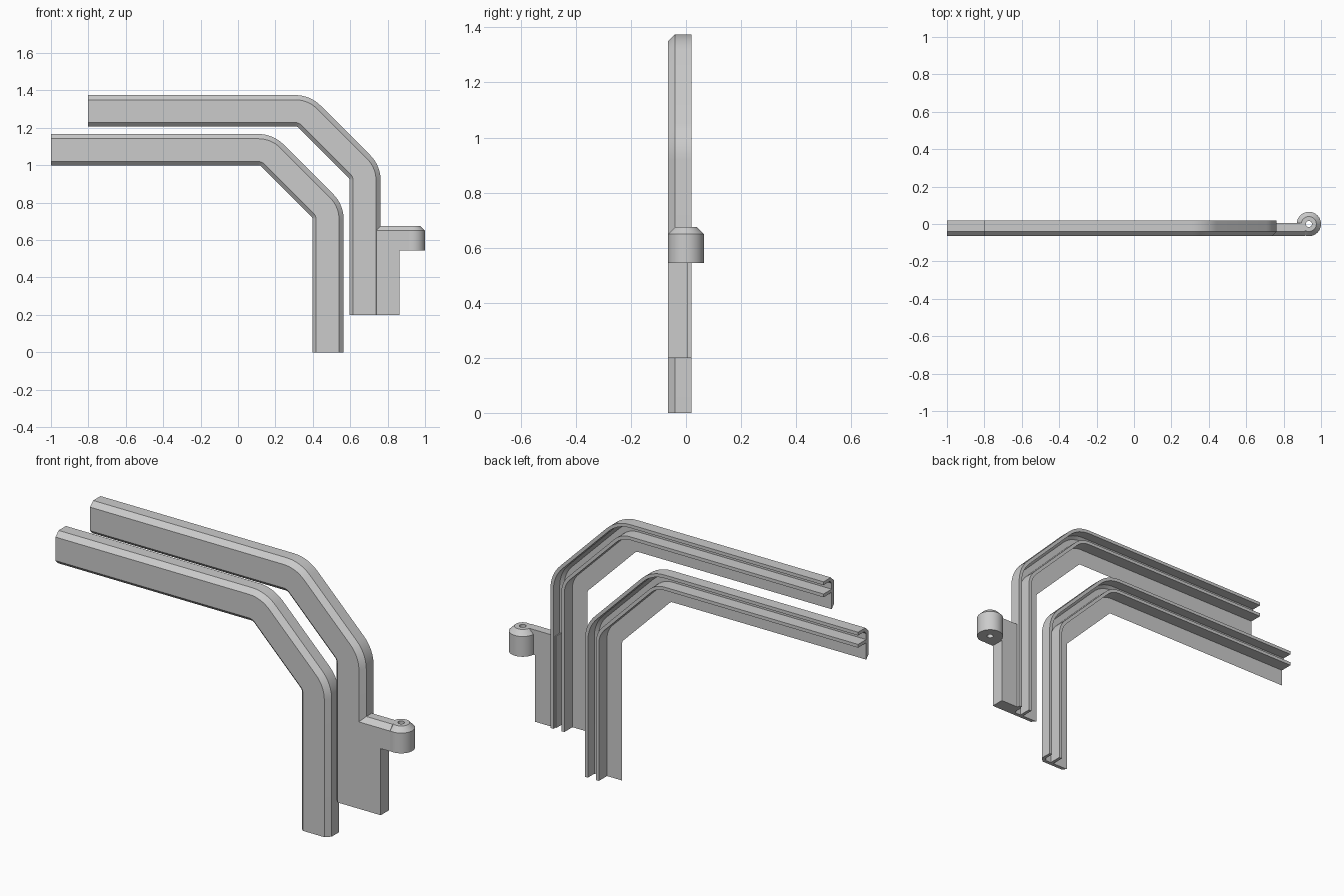
import bpy, bmesh, math

if "Cube" in bpy.data.objects:
    bpy.data.objects.remove(bpy.data.objects["Cube"])

grey = bpy.data.materials.new("light_grey")
grey.diffuse_color = (0.6, 0.6, 0.6, 1)
grey.use_nodes = True
grey.node_tree.nodes["Principled BSDF"].inputs["Base Color"].default_value = grey.diffuse_color

FRONT, BACK = -0.065, 0.02


def finish(bm, name):
    bmesh.ops.recalc_face_normals(bm, faces=bm.faces)
    mesh = bpy.data.meshes.new(name)
    bm.to_mesh(mesh)
    bm.free()
    mesh.materials.append(grey)
    ob = bpy.data.objects.new(name, mesh)
    bpy.context.collection.objects.link(ob)
    bpy.ops.object.select_all(action='DESELECT')
    ob.select_set(True)
    bpy.context.view_layer.objects.active = ob
    bpy.ops.object.shade_smooth_by_angle(angle=math.radians(25))
    return ob


# Rail section: (distance inward from the outer edge, y); open channel plus thin flange
SECTION = [(0, BACK), (0, -0.04), (0.025, FRONT), (0.147, FRONT), (0.167, -0.046),
           (0.08, -0.046), (0.08, BACK), (0.063, BACK), (0.063, -0.046),
           (0.032, -0.046), (0.017, -0.032), (0.017, BACK)]


def rail(name, dx, dz, z_end):
    # Outer edge path: flat arm, 45 degree bend, diagonal, 45 degree bend, upright leg
    r, n = 0.19, 8
    path = [(-1 + dx, 1.167 + dz, 90)]
    for cx, cz, a0 in ((0.109, 0.977, 90), (0.375, 0.711, 45)):
        for i in range(n + 1):
            a = math.radians(a0 - 45 * i / n)
            path.append((cx + dx + r * math.cos(a), cz + dz + r * math.sin(a),
                         a0 - 45 * i / n))
    path.append((0.565 + dx, z_end, 0))
    bm = bmesh.new()
    rings = []
    for x, z, deg in path:
        c, s = math.cos(math.radians(deg)), math.sin(math.radians(deg))
        rings.append([bm.verts.new((x - u * c, y, z - u * s)) for u, y in SECTION])
    m = len(SECTION)
    for a, b in zip(rings, rings[1:]):
        for i in range(m):
            j = (i + 1) % m
            bm.faces.new((a[i], a[j], b[j], b[i]))
    bm.faces.new(rings[0])
    bm.faces.new(rings[-1])
    return finish(bm, name)


def prism(name, yz, x0, x1):
    # Extrude a y-z profile along x
    bm = bmesh.new()
    a = [bm.verts.new((x0, y, z)) for y, z in yz]
    b = [bm.verts.new((x1, y, z)) for y, z in yz]
    for i in range(len(yz)):
        j = (i + 1) % len(yz)
        bm.faces.new((a[i], a[j], b[j], b[i]))
    bm.faces.new(a)
    bm.faces.new(b)
    return finish(bm, name)


def lathe(name, profile, cx, cy, n=40):
    # Revolve a closed (radius, z) profile
    bm = bmesh.new()
    rings = []
    for k in range(n):
        a = 2 * math.pi * k / n
        rings.append([bm.verts.new((cx + r * math.cos(a), cy + r * math.sin(a), z))
                      for r, z in profile])
    m = len(profile)
    for k in range(n):
        a, b = rings[k], rings[(k + 1) % n]
        for i in range(m):
            j = (i + 1) % m
            bm.faces.new((a[i], a[j], b[j], b[i]))
    return finish(bm, name)


rail("lower_rail", 0, 0, 0)
rail("upper_rail", 0.198, 0.208, 0.2)

# Side block beside the upper rail's leg, with an arm reaching to the boss
prism("side_block", [(FRONT, 0.2), (0.005, 0.2), (0.005, 0.65), (FRONT, 0.65)], 0.74, 0.863)
prism("boss_arm", [(FRONT, 0.545), (0.005, 0.545), (0.005, 0.675),
                   (-0.04, 0.675), (FRONT, 0.65)], 0.74, 0.915)

# Chamfered boss with a through hole
lathe("boss", [(0.016, 0.545), (0.065, 0.545), (0.065, 0.65), (0.04, 0.675),
               (0.016, 0.675)], 0.935, 0)
